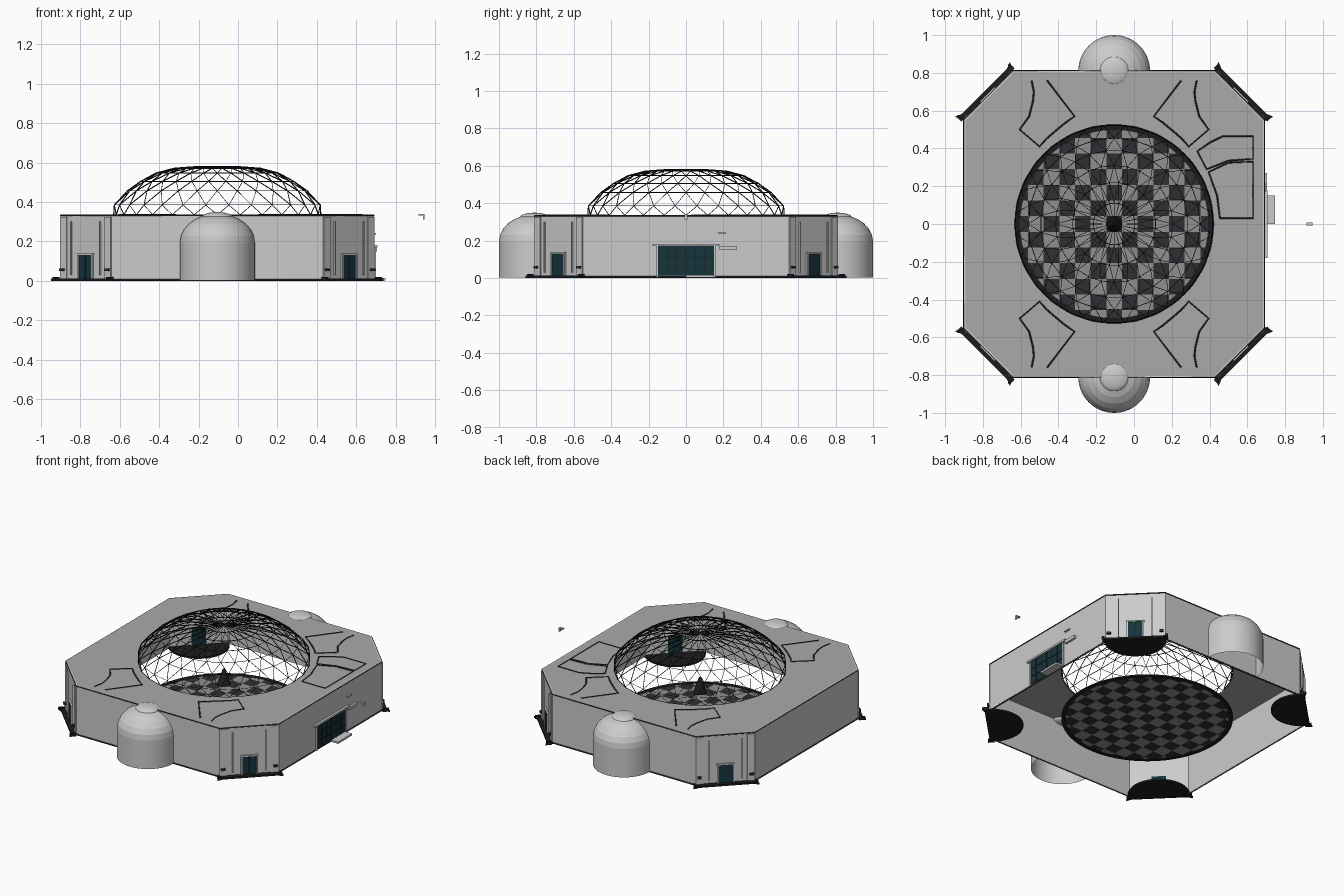
import bpy, bmesh
from math import pi, cos, sin
from mathutils import Matrix, Vector

if "Cube" in bpy.data.objects:
    bpy.data.objects.remove(bpy.data.objects["Cube"])

CX, H, R = -0.105, 0.335, 0.525     # building axis, roof height, opening radius


def material(name, c):
    m = bpy.data.materials.new(name)
    m.diffuse_color = (*c, 1)
    m.use_nodes = True
    m.node_tree.nodes["Principled BSDF"].inputs["Base Color"].default_value = m.diffuse_color
    return m


BLACK = material("black", (0.012, 0.012, 0.014))
DARK = material("dark_grey", (0.03, 0.03, 0.032))
TEAL = material("dark_teal", (0.008, 0.035, 0.045))
LIGHT = material("tile_grey", (0.28, 0.28, 0.28))
ROOF = material("roof_grey", (0.4, 0.4, 0.4))


def finish(name, bm, mats=(), matrix=Matrix(), normals=True):
    if normals:
        bmesh.ops.recalc_face_normals(bm, faces=bm.faces)
    me = bpy.data.meshes.new(name)
    bm.to_mesh(me)
    bm.free()
    for m in mats:
        me.materials.append(m)
    ob = bpy.data.objects.new(name, me)
    ob.matrix_world = matrix
    bpy.context.collection.objects.link(ob)
    return ob


def box(name, lo, hi, mats=(), matrix=Matrix()):
    bm = bmesh.new()
    lo, hi = Vector(lo), Vector(hi)
    bmesh.ops.create_cube(bm, size=1, matrix=Matrix.Translation((lo + hi) / 2) @ Matrix.Diagonal((*(hi - lo), 1)))
    return finish(name, bm, mats, matrix)


def slab(name, pts, z0, z1, mats=(), matrix=Matrix()):
    bm = bmesh.new()
    f = bm.faces.new([bm.verts.new((x, y, z0)) for x, y in pts])
    ex = bmesh.ops.extrude_face_region(bm, geom=[f])
    bmesh.ops.translate(bm, vec=(0, 0, z1 - z0), verts=[v for v in ex["geom"] if isinstance(v, bmesh.types.BMVert)])
    return finish(name, bm, mats, matrix)


def trim_line(name, pts, z, closed=False, r=0.0045):
    cu = bpy.data.curves.new(name, 'CURVE')
    cu.dimensions = '3D'
    cu.bevel_depth, cu.bevel_resolution = r, 0
    s = cu.splines.new('POLY')
    s.points.add(len(pts) - 1)
    for p, (x, y) in zip(s.points, pts):
        p.co = (x, y, z, 1)
    s.use_cyclic_u = closed
    cu.materials.append(DARK)
    bpy.context.collection.objects.link(bpy.data.objects.new(name, cu))


def shade(ob, angle=0.6):
    bpy.ops.object.select_all(action='DESELECT')
    ob.select_set(True)
    bpy.context.view_layer.objects.active = ob
    bpy.ops.object.shade_smooth_by_angle(angle=angle)


# outer walls
OCT = [(.795, -.55), (.795, .55), (.535, .81), (-.535, .81), (-.795, .55), (-.795, -.55), (-.535, -.81), (.535, -.81)]
OCT = [(x + CX, y) for x, y in OCT]
bm = bmesh.new()
lo = [bm.verts.new((x, y, 0.003)) for x, y in OCT]
hi = [bm.verts.new((x, y, H)) for x, y in OCT]
for i in range(8):
    j = (i + 1) % 8
    bm.faces.new((lo[i], lo[j], hi[j], hi[i]))
walls = finish("outer_walls", bm)
so = walls.modifiers.new("thickness", 'SOLIDIFY')
so.thickness = 0.008

# roof plate with a round opening
bm = bmesh.new()
edges = []
for ring in (OCT, [(CX + R * cos(i * pi / 48), R * sin(i * pi / 48)) for i in range(96)]):
    vs = [bm.verts.new((x, y, H)) for x, y in ring]
    edges += [bm.edges.new((vs[i], vs[i - 1])) for i in range(len(vs))]
bmesh.ops.triangle_fill(bm, use_beauty=True, use_dissolve=False, edges=edges, normal=(0, 0, 1))
roof = finish("roof_plate", bm, [ROOF])
so = roof.modifiers.new("thickness", 'SOLIDIFY')
so.thickness, so.offset = 0.008, -1

# lattice dome: staggered triangle rings turned into struts
N = 28
RINGS = [(R, H), (R, .385), (.455, .457), (.39, .505), (.31, .547), (.22, .571), (.11, .579)]
bm = bmesh.new()
rows = [[bm.verts.new((r * cos((i + k % 2 / 2) * 2 * pi / N), r * sin((i + k % 2 / 2) * 2 * pi / N), z))
         for i in range(N)] for k, (r, z) in enumerate(RINGS)]
for k in range(len(rows) - 1):
    a, b = rows[k], rows[k + 1]
    for i in range(N):
        j = (i + 1) % N
        if k % 2 == 0:
            bm.faces.new((a[i], a[j], b[i]))
            bm.faces.new((a[j], b[j], b[i]))
        else:
            bm.faces.new((a[i], a[j], b[j]))
            bm.faces.new((a[i], b[j], b[i]))
tip = bm.verts.new((0, 0, .58))
for i in range(N):
    bm.faces.new((rows[-1][i], rows[-1][(i + 1) % N], tip))
dome = finish("dome_lattice", bm, [BLACK], Matrix.Translation((CX, 0, 0)))
w = dome.modifiers.new("struts", 'WIREFRAME')
w.thickness, w.use_even_offset = 0.006, False

# chequered floor: disc cut by a grid, tiles coloured by parity
P = 0.083
bm = bmesh.new()
bmesh.ops.create_circle(bm, cap_ends=True, segments=96, radius=0.5)
for k in range(-6, 6):
    for n in ((1, 0, 0), (0, 1, 0)):
        bmesh.ops.bisect_plane(bm, geom=bm.verts[:] + bm.edges[:] + bm.faces[:],
                               plane_co=Vector(n) * (k + .5) * P, plane_no=n)
for f in bm.faces:
    c = f.calc_center_median()
    f.material_index = (round(c.x / P) + round(c.y / P)) % 2
floor = finish("chequered_floor", bm, [DARK, LIGHT], Matrix.Translation((CX, 0, 0.004)))
so = floor.modifiers.new("thickness", 'SOLIDIFY')
so.thickness, so.offset = 0.004, 0

# dark floor rim
bm = bmesh.new()
rim = [[bm.verts.new((r * cos(i * pi / 48), r * sin(i * pi / 48), z)) for i in range(96)]
       for r, z in ((.498, 0), (R, 0), (R, .008), (.498, .008))]
for k in range(4):
    for i in range(96):
        bm.faces.new((rim[k][i], rim[k][i - 1], rim[k - 1][i - 1], rim[k - 1][i]))
finish("floor_rim", bm, [BLACK], Matrix.Translation((CX, 0, 0)))

# central cone
bm = bmesh.new()
bmesh.ops.create_cone(bm, cap_ends=True, segments=24, radius1=.043, radius2=.008, depth=.1)
finish("central_cone", bm, [BLACK], Matrix.Translation((CX, 0, .23)))

# half-round side turrets with panelled domes
for side, label in ((-1, "front"), (1, "back")):
    M = Matrix.Translation((CX, .81 * side, 0)) @ Matrix.Rotation(0 if side > 0 else pi, 4, 'Z')
    S = 32

    def shell(profile):
        b = bmesh.new()
        rr = [[b.verts.new((r * cos(i * pi / S), r * sin(i * pi / S), z)) for i in range(S + 1)] for r, z in profile]
        for p, q in zip(rr, rr[1:]):
            for i in range(S):
                b.faces.new((p[i], p[i + 1], q[i + 1], q[i]))
        return b
    ob = finish(label + "_turret_wall", shell([(.19, .003), (.19, .195)]), (), M, False)
    shade(ob)
    bm = shell([(.19 * cos(t), .195 + .145 * sin(t)) for t in [k * pi / 2 * .155 for k in range(7)]])
    bmesh.ops.inset_individual(bm, faces=bm.faces[:], thickness=.0035, depth=-.005)
    finish(label + "_turret_dome", bm, (), M, False)
    bm = bmesh.new()
    bmesh.ops.create_uvsphere(bm, u_segments=32, v_segments=16, radius=1,
                              matrix=Matrix.Translation((0, 0, .325)) @ Matrix.Diagonal((.076, .076, .024, 1)))
    shade(finish(label + "_turret_cap", bm, (), M))

# four corner entrances
for sx in (-1, 1):
    for sy in (-1, 1):
        M = (Matrix.Translation((CX + .665 * sx, .68 * sy, 0))
             @ Matrix.Rotation(pi / 4 * sy if sx > 0 else pi - pi / 4 * sy, 4, 'Z'))
        pad = [(.046, -.205), (.032, -.17), (.032, .17), (.046, .205), (.0, .19)]
        pad += [(-.19 * sin(i * pi / 20), .19 * cos(i * pi / 20)) for i in range(1, 20)] + [(0, -.19)]
        slab("corner_pad", pad, 0, .012, [BLACK], M)
        box("corner_door", (-.012, -.045, .012), (.006, .045, .132), [TEAL], M)
        box("corner_door_lintel", (-.012, -.055, .132), (.011, .055, .14), (), M)
        for s in (-1, 1):
            def pair(name, x0, x1, y0, y1, z0, z1, mats=()):
                box(name, (x0, min(s * y0, s * y1), z0), (x1, max(s * y0, s * y1), z1), mats, M)
            pair("door_jamb", -.012, .011, .045, .053, .012, .132)
            pair("door_rail", .005, .008, -.001, .001, .012, .132, [BLACK])
            pair("corner_pilaster", 0, .006, .135, .182, .012, .325)
            pair("corner_rib", 0, .009, .1, .106, .03, .3)
            pair("corner_lamp", 0, .018, .15, .175, .05, .064, [DARK])
            pair("pad_post", .005, .042, .186, .2, 0, .02, [BLACK])

# large gate on the right wall
XW = .69
box("gate_panel", (XW - .012, -.15, .012), (XW + .006, .15, .17), [TEAL])
box("gate_lintel", (XW - .005, -.18, .17), (XW + .016, .18, .182))
for y in (-.1, -.05, 0, .05, .1):
    box("gate_mullion", (XW, y - .0015, .012), (XW + .009, y + .0015, .17), [BLACK])
for z in (.06, .115):
    box("gate_bar", (XW, -.15, z), (XW + .009, .15, z + .003), [BLACK])
for s in (-1, 1):
    box("gate_jamb", (XW, s * .154 - .004, .003), (XW + .01, s * .154 + .004, .17))
box("gate_step", (XW, 0, .003), (XW + .057, .15, .016))
box("wall_ledge", (XW, .17, .236), (XW + .01, .215, .242))
box("wall_unit", (XW, .18, .15), (XW + .014, .27, .17))

# small detached bracket
box("bracket_top", (.914, -.008, .331), (.945, .008, .338))
box("bracket_leg", (.937, -.008, .312), (.945, .008, .338))

# dark base line and light roof edge
trim_line("wall_base_trim", OCT, .005, True, .005)
trim_line("roof_edge_trim", OCT, H - .003, True, .004)

# roof panel outlines, mirrored to four corners
PANEL = [(.355, .76), (.21, .57), (.26, .535), (.32, .485), (.36, .45), (.395, .41), (.5, .5),
         (.45, .57), (.43, .65), (.425, .7), (.437, .76)]
for sx in (-1, 1):
    for sy in (-1, 1):
        trim_line("roof_panel_outline", [(CX + sx * x, sy * y) for x, y in PANEL], H)
trim_line("roof_hatch_outline_a", [(.335, .385), (.4, .43), (.47, .465), (.63, .465), (.63, .345), (.5, .335), (.385, .29)], H, True)
trim_line("roof_hatch_outline_b", [(.395, .275), (.5, .325), (.63, .33), (.63, .03), (.455, .03), (.44, .15)], H, True)
